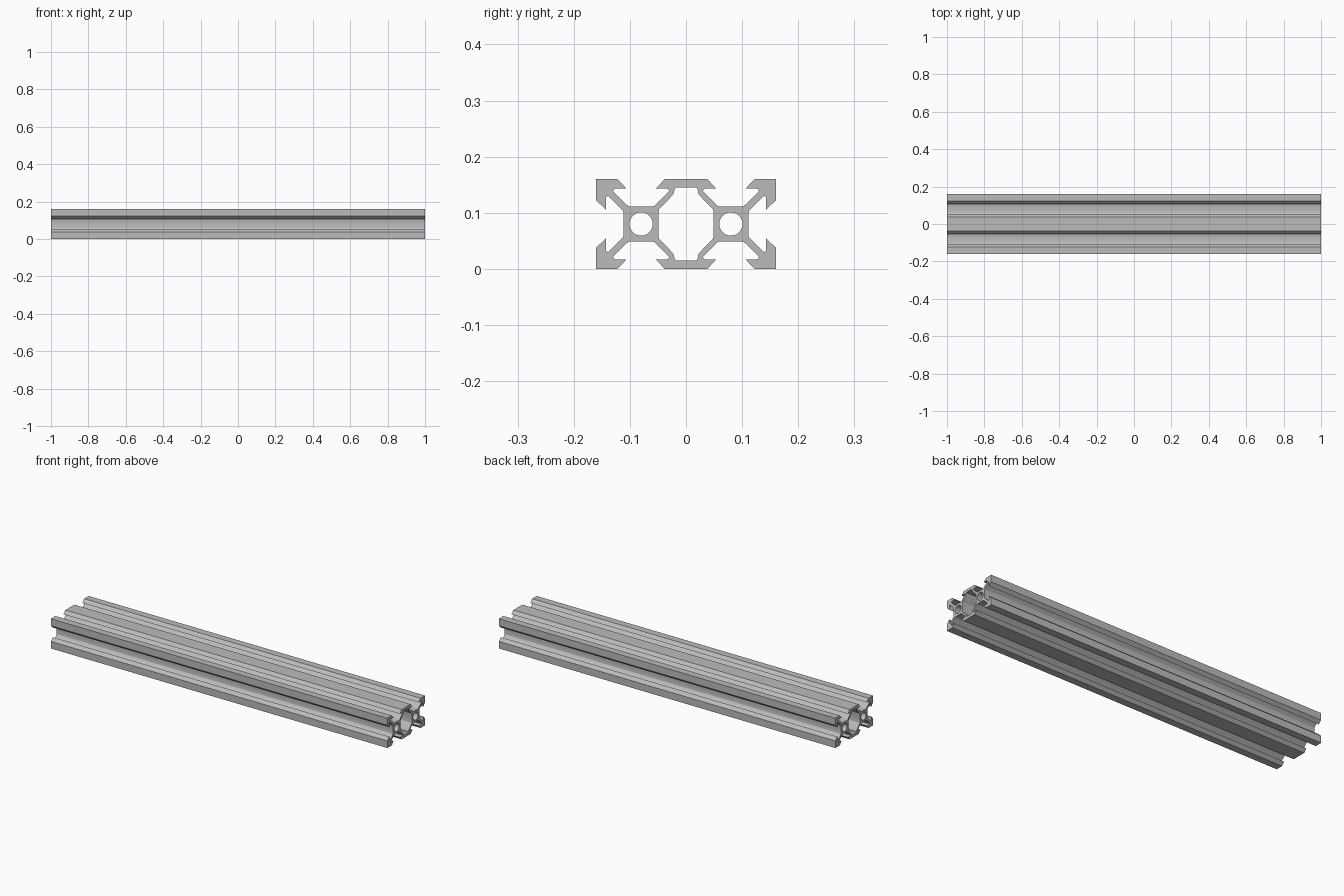
import bpy
import bmesh
from math import cos, sin, tau
from mathutils import Vector

cube = bpy.data.objects.get("Cube")
if cube:
    bpy.data.objects.remove(cube)

LENGTH = 2.0
HALF = 0.08      # half the height, and distance of each bore from the centre
BORE = 0.0207
BORE_SIDES = 48

# One side of a T-slot, from its outer lip down to the core, about a bore axis
SLOT = [(0.042, HALF), (0.026, 0.063), (0.046, 0.063), (0.049, 0.0615),
        (0.0498, 0.0583), (0.026, 0.0345), (0.023, 0.032), (0.019, 0.031)]

# Quarter of the central cavity
CAVITY = [(0.018, 0.065), (0.0205, 0.063), (0.0215, 0.056),
          (0.023, 0.052), (0.046, 0.0285), (0.0482, 0.0258), (0.049, 0.022)]


def four_way(quarter):
    """Mirror a quarter outline into a closed loop."""
    right = quarter + [(y, -z) for y, z in reversed(quarter)]
    return right + [(-y, z) for y, z in reversed(right)]


def circle(centre):
    return [(centre + BORE * cos(tau * i / BORE_SIDES), BORE * sin(tau * i / BORE_SIDES))
            for i in range(BORE_SIDES)]


# Outer outline: top slot both sides, corner, then the end slot
outline = [(HALF - u, v) for u, v in SLOT]
outline += [(HALF + u, v) for u, v in reversed(SLOT)]
outline += [(2 * HALF, HALF)]
outline += [(HALF + v, u) for u, v in SLOT]

# Fill the cross-section and extrude it along the length
bm = bmesh.new()
edges = []
for loop in (four_way(outline), four_way(CAVITY), circle(HALF), circle(-HALF)):
    verts = [bm.verts.new((-LENGTH / 2, y, z + HALF)) for y, z in loop]
    edges += [bm.edges.new((a, b)) for a, b in zip(verts, verts[1:] + verts[:1])]
bmesh.ops.triangle_fill(bm, use_beauty=True, use_dissolve=False, edges=edges)
result = bmesh.ops.extrude_face_region(bm, geom=bm.faces[:], use_keep_orig=True)
moved = [g for g in result["geom"] if isinstance(g, bmesh.types.BMVert)]
bmesh.ops.translate(bm, verts=moved, vec=Vector((LENGTH, 0, 0)))
bmesh.ops.recalc_face_normals(bm, faces=bm.faces[:])

mesh = bpy.data.meshes.new("slotted_rail")
bm.to_mesh(mesh)
bm.free()
rail = bpy.data.objects.new("slotted_rail", mesh)
bpy.context.collection.objects.link(rail)

# Plain aluminium grey
grey = bpy.data.materials.new("aluminium_grey")
grey.use_nodes = True
colour = (0.5, 0.5, 0.5, 1)
grey.diffuse_color = colour
grey.node_tree.nodes["Principled BSDF"].inputs["Base Color"].default_value = colour
mesh.materials.append(grey)

# Smooth bores and fillets, sharp corners elsewhere
bpy.ops.object.select_all(action="DESELECT")
rail.select_set(True)
bpy.context.view_layer.objects.active = rail
bpy.ops.object.shade_smooth_by_angle(angle=0.5)
